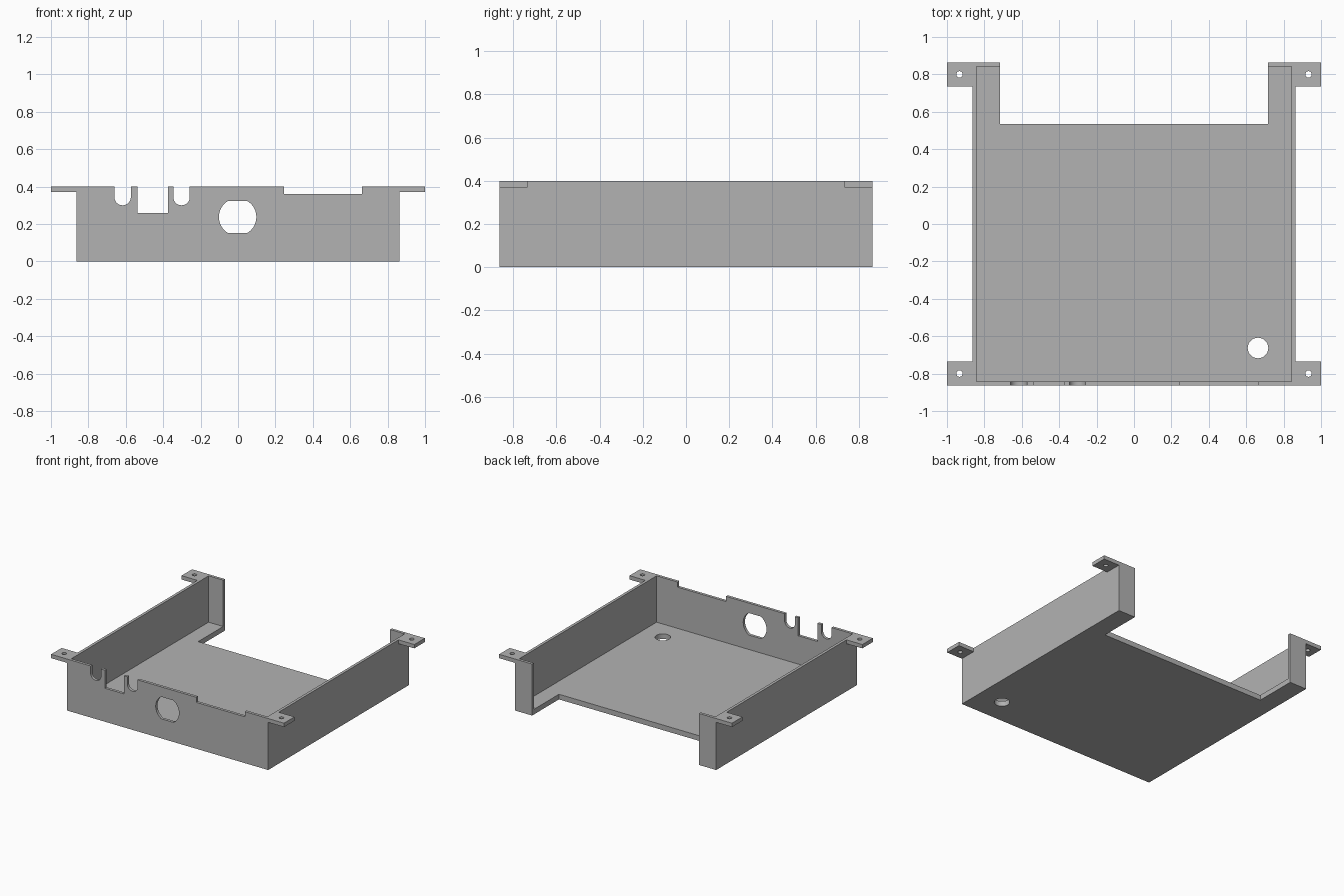
import bpy, bmesh
from math import sin, cos, pi
from mathutils import Vector

if "Cube" in bpy.data.objects:
    bpy.data.objects.remove(bpy.data.objects["Cube"])

HALF, HEIGHT, WALL, FLOOR = 0.864, 0.4, 0.022, 0.04
ARM = 0.717          # inner end of the rear return walls
TAB = 0.03           # bracket thickness

grey = bpy.data.materials.new("plain grey")
grey.use_nodes = True
grey.diffuse_color = (0.45, 0.45, 0.45, 1)
grey.node_tree.nodes["Principled BSDF"].inputs["Base Color"].default_value = grey.diffuse_color


def prism(name, points, start, end, axis="z"):
    """Extrude an outline along z, or an x-z outline along y."""
    bm = bmesh.new()
    place = (lambda a, b: (a, b, start)) if axis == "z" else (lambda a, b: (a, start, b))
    step = Vector((0, 0, end - start)) if axis == "z" else Vector((0, end - start, 0))
    face = bm.faces.new([bm.verts.new(place(a, b)) for a, b in points])
    extruded = bmesh.ops.extrude_face_region(bm, geom=[face])["geom"]
    bmesh.ops.translate(bm, vec=step, verts=[v for v in extruded if isinstance(v, bmesh.types.BMVert)])
    bmesh.ops.recalc_face_normals(bm, faces=bm.faces)
    mesh = bpy.data.meshes.new(name)
    bm.to_mesh(mesh)
    bm.free()
    mesh.materials.append(grey)
    obj = bpy.data.objects.new(name, mesh)
    bpy.context.collection.objects.link(obj)
    return obj


def rect(a0, a1, b0, b1):
    return [(a0, b0), (a1, b0), (a1, b1), (a0, b1)]


def arc(a, b, r, first=0.0, last=2 * pi, steps=48):
    return [(a + r * cos(first + (last - first) * i / steps),
             b + r * sin(first + (last - first) * i / steps)) for i in range(steps)]


def cut(obj, cutter):
    """Subtract a helper solid and discard it."""
    cutter.hide_render = True
    mod = obj.modifiers.new("cut", "BOOLEAN")
    mod.operation, mod.solver, mod.object = "DIFFERENCE", "EXACT", cutter
    bpy.context.view_layer.objects.active = obj
    bpy.ops.object.modifier_apply(modifier=mod.name)
    bpy.data.objects.remove(cutter)


def smooth(obj):
    bpy.ops.object.select_all(action="DESELECT")
    obj.select_set(True)
    bpy.context.view_layer.objects.active = obj
    bpy.ops.object.shade_smooth_by_angle(angle=pi / 6)


# Tray: open box with a broad opening at the rear
tray = prism("tray", rect(-HALF, HALF, -HALF, HALF), 0, HEIGHT)
inner = HALF - WALL
cut(tray, prism("cavity", rect(-inner, inner, -inner, inner), FLOOR, 1))
cut(tray, prism("rear_opening", rect(-ARM, ARM, 0.535, 1), -1, 1))
cut(tray, prism("floor_hole", arc(0.663, -0.663, 0.055), -0.1, 0.1))


def front_cut(name, points):
    cut(tray, prism(name, points, -1, -0.8, "y"))


# Front wall: round-bottomed cable slots, square notches and a flattened round port
for x in (-0.617, -0.302):
    r = 0.044
    slot = arc(x, 0.30 + r, r, pi, 2 * pi, 24) + [(x + r, 0.30 + r), (x + r, 0.5), (x - r, 0.5)]
    front_cut("cable_slot", slot)
front_cut("deep_notch", rect(-0.538, -0.374, 0.26, 0.5))
front_cut("shallow_notch", rect(0.247, 0.663, 0.36, 0.5))
port = [(x, min(max(z, 0.152), 0.323)) for x, z in arc(-0.002, 0.2375, 0.1, steps=96)]
front_cut("port", port)
smooth(tray)

# Four drilled mounting brackets at the top corners
for side, sx in (("left", 1), ("right", -1)):
    for end, sy in (("front", -1), ("rear", 1)):
        outline = rect(sx * HALF, sx * 1.0, sy * 0.735, sy * HALF)
        bracket = prism(f"{end}_{side}_bracket", outline, HEIGHT - TAB, HEIGHT)
        cut(bracket, prism("screw_hole", arc(sx * 0.933, sy * 0.8, 0.017, steps=32), 0.3, 0.5))
        smooth(bracket)
